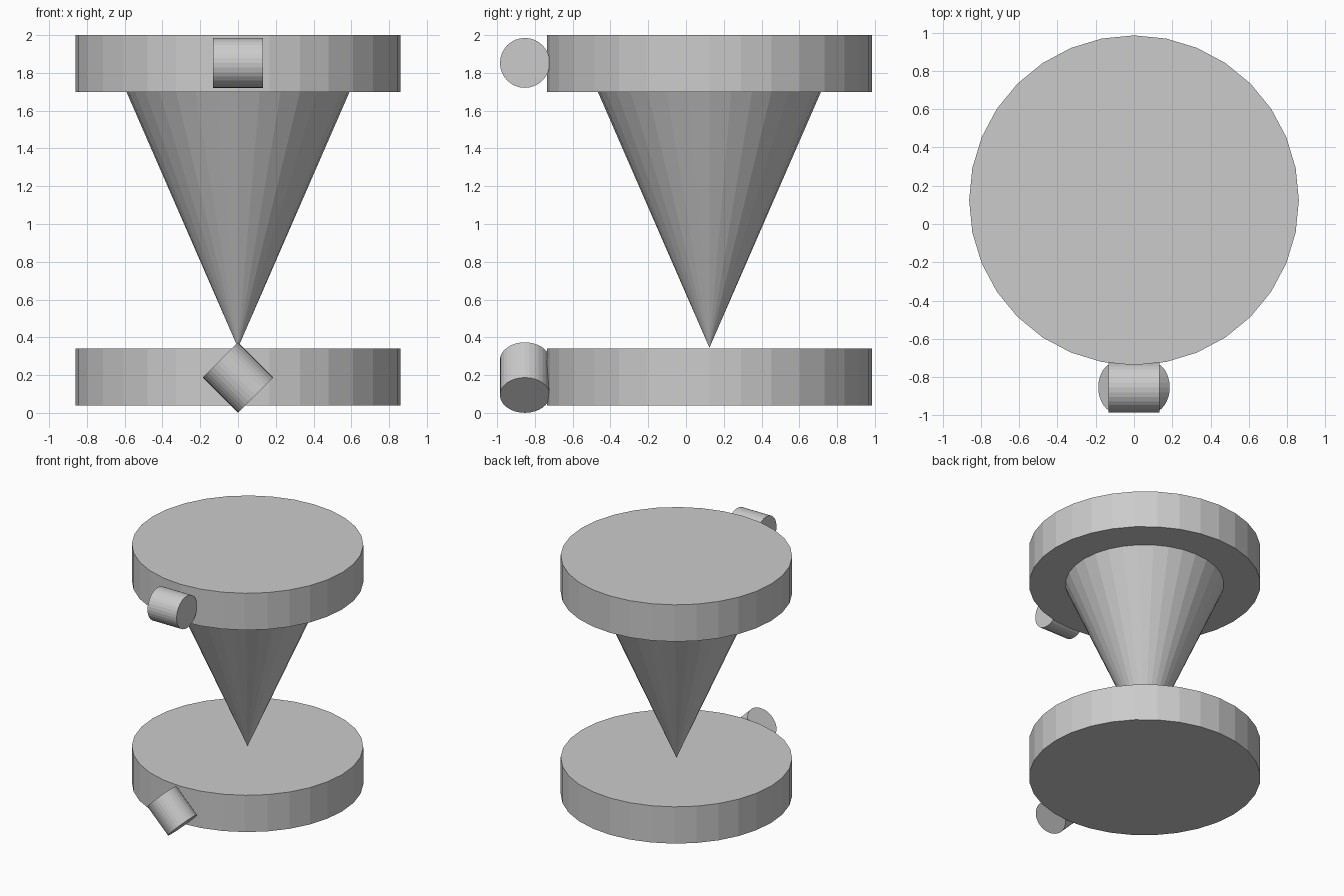
import bpy
import math

cube = bpy.data.objects.get("Cube")
if cube:
    bpy.data.objects.remove(cube, do_unlink=True)

grey = bpy.data.materials.new("light grey")
grey.use_nodes = True
colour = (0.6, 0.6, 0.6, 1.0)
grey.diffuse_color = colour
grey.node_tree.nodes["Principled BSDF"].inputs["Base Color"].default_value = colour

SIDES = 32
BODY_Y = 0.124     # shared axis of the discs and the cone
PEG_Y = -0.853     # pegs rest against the front of the discs


def round_part(name, bottom, top, height, location, rotation=(0, 0, 0)):
    """Flat-faced cylinder or cone with the given end radii."""
    bpy.ops.mesh.primitive_cone_add(vertices=SIDES, radius1=bottom, radius2=top,
                                    depth=height, location=location, rotation=rotation)
    part = bpy.context.object
    part.name = name
    part.data.materials.append(grey)
    return part


# Two equal discs
for name, z in (("lower_disc", 0.191), ("upper_disc", 1.849)):
    round_part(name, 0.861, 0.861, 0.302, (0, BODY_Y, z))

# Cone standing on its tip between the discs
round_part("inverted_cone", 0.0, 0.59, 1.353, (0, BODY_Y, 1.0215))

# Small pegs at the front: the upper one level, the lower one tilted
for name, z, tilt in (("upper_peg", 1.853, 90), ("lower_peg", 0.187, 135)):
    round_part(name, 0.132, 0.132, 0.264, (0, PEG_Y, z), (0, math.radians(tilt), 0))
